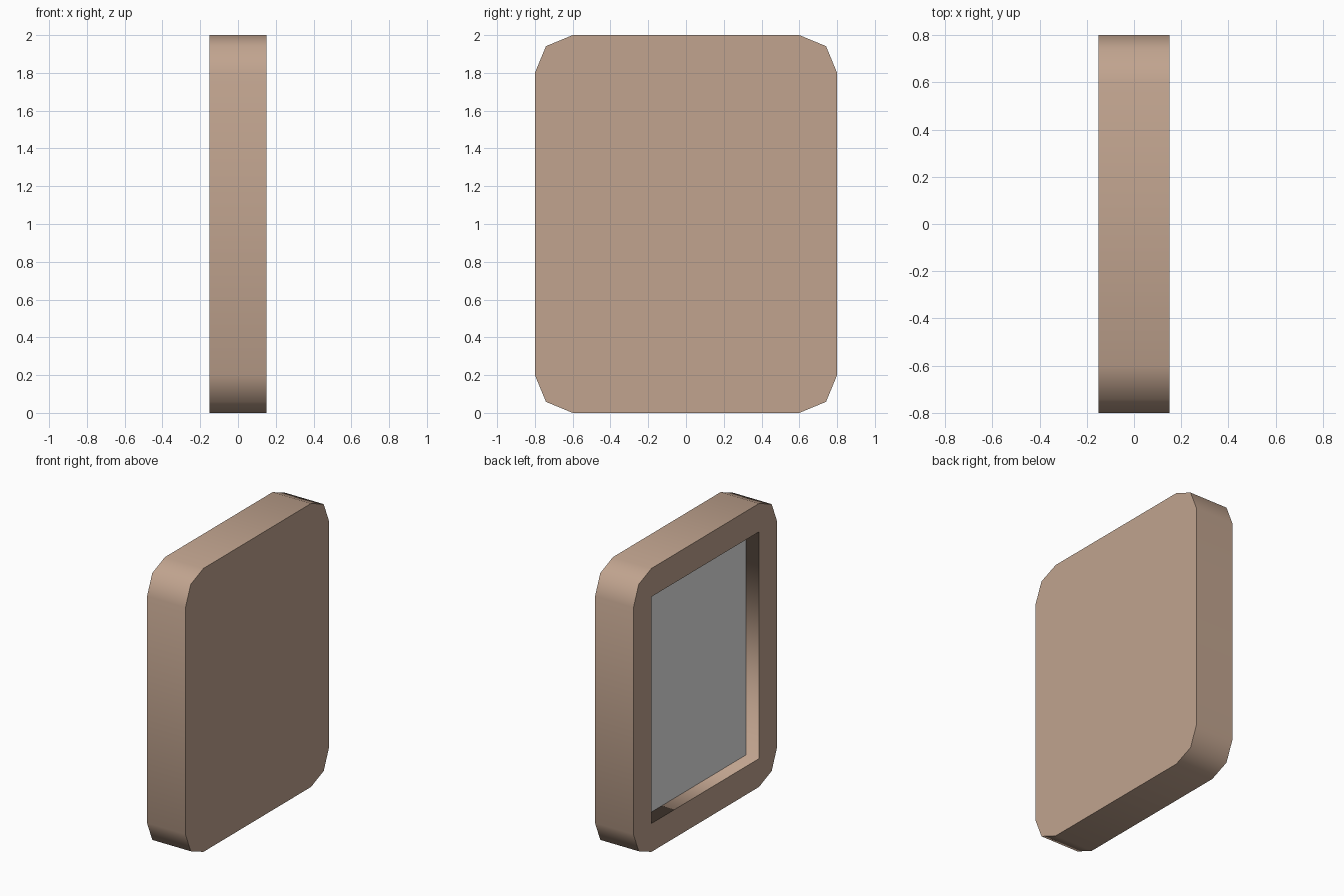
import bpy
import bmesh
from math import sin, cos, pi

cube = bpy.data.objects.get("Cube")
if cube:
    bpy.data.objects.remove(cube, do_unlink=True)

HALF_W, HEIGHT, HALF_T = 0.8, 2.0, 0.15      # outer body
CORNER, STEPS = 0.2, 2                       # rounded corners
BORDER, FLOOR_X = 0.2, -0.05                 # recess


def material(name, color):
    mat = bpy.data.materials.new(name)
    mat.use_nodes = True
    mat.diffuse_color = color
    mat.node_tree.nodes["Principled BSDF"].inputs["Base Color"].default_value = color
    return mat


def rounded_outline():
    """Points (y, z) of a rectangle with segmented round corners."""
    points = []
    for quarter, (sy, sz) in enumerate([(1, 1), (-1, 1), (-1, -1), (1, -1)]):
        for i in range(STEPS + 1):
            a = (quarter + i / STEPS) * pi / 2
            points.append((sy * (HALF_W - CORNER) + CORNER * cos(a),
                           HEIGHT / 2 + sz * (HEIGHT / 2 - CORNER) + CORNER * sin(a)))
    return points


def loop(bm, points, x):
    verts = [bm.verts.new((x, y, z)) for y, z in points]
    edges = [bm.edges.new((v, verts[i - 1])) for i, v in enumerate(verts)]
    return verts, edges


def walls(bm, a, b):
    """Smooth band of quads joining two matching loops."""
    for i in range(len(a)):
        bm.faces.new((a[i - 1], a[i], b[i], b[i - 1])).smooth = True


bm = bmesh.new()
outer = rounded_outline()
hy, hz = HALF_W - BORDER, HEIGHT / 2 - BORDER
inner = [(sy * hy, HEIGHT / 2 + sz * hz)
         for sy, sz in [(1, 1), (-1, 1), (-1, -1), (1, -1)]]

# Outer rim and solid back
back, _ = loop(bm, outer, HALF_T)
rim, rim_edges = loop(bm, outer, -HALF_T)
walls(bm, back, rim)
bm.faces.new(back)

# Recess with a coloured floor
mouth, mouth_edges = loop(bm, inner, -HALF_T)
floor, _ = loop(bm, inner, FLOOR_X)
walls(bm, mouth, floor)
bm.faces.new(floor).material_index = 1

# Flat border around the recess
bmesh.ops.triangle_fill(bm, use_beauty=True, edges=rim_edges + mouth_edges,
                        normal=(-1, 0, 0))
bmesh.ops.recalc_face_normals(bm, faces=bm.faces)

# Flat faces meet the smooth walls at sharp edges
for face in bm.faces:
    if abs(face.normal.x) > 0.9:
        face.smooth = False
        for edge in face.edges:
            edge.smooth = False

mesh = bpy.data.meshes.new("recessed_frame")
bm.to_mesh(mesh)
bm.free()
mesh.materials.append(material("warm_tan", (0.533, 0.371, 0.275, 1)))
mesh.materials.append(material("light_grey", (0.8, 0.8, 0.8, 1)))
frame = bpy.data.objects.new("recessed_frame", mesh)
bpy.context.collection.objects.link(frame)
